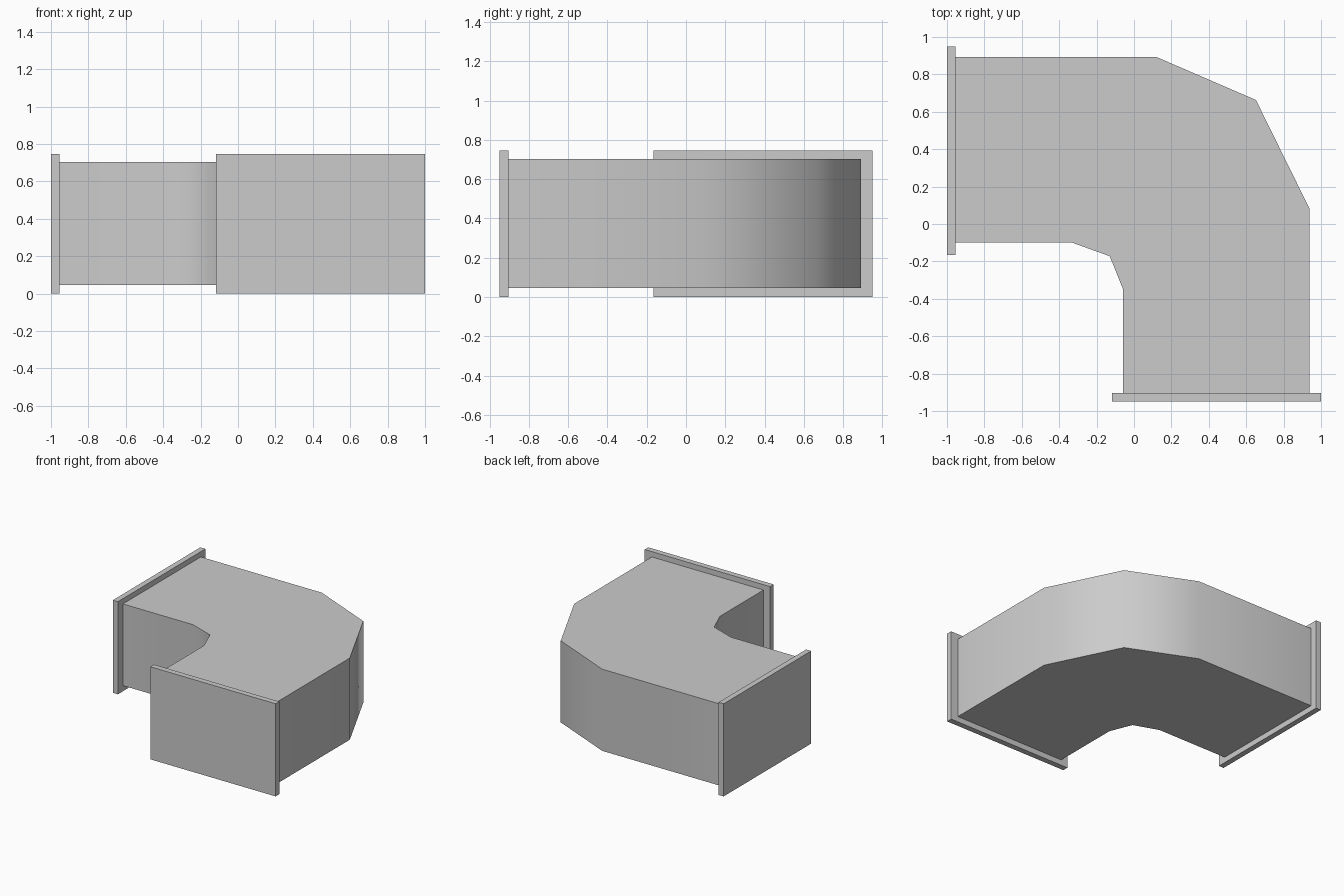
import bpy, bmesh, math

if "Cube" in bpy.data.objects:
    bpy.data.objects.remove(bpy.data.objects["Cube"])


def prism(name, outline, z0, z1, smooth_angle=None):
    """Extrude a plan outline between two heights."""
    bm = bmesh.new()
    base = bm.faces.new([bm.verts.new((x, y, z0)) for x, y in outline])
    top = bmesh.ops.extrude_face_region(bm, geom=[base], use_keep_orig=True)
    verts = [g for g in top["geom"] if isinstance(g, bmesh.types.BMVert)]
    bmesh.ops.translate(bm, verts=verts, vec=(0, 0, z1 - z0))
    bmesh.ops.recalc_face_normals(bm, faces=bm.faces)
    mesh = bpy.data.meshes.new(name)
    bm.to_mesh(mesh)
    bm.free()
    obj = bpy.data.objects.new(name, mesh)
    bpy.context.collection.objects.link(obj)
    if smooth_angle:
        bpy.ops.object.select_all(action='DESELECT')
        obj.select_set(True)
        bpy.context.view_layer.objects.active = obj
        bpy.ops.object.shade_smooth_by_angle(angle=math.radians(smooth_angle))
    return obj


def rect(x0, x1, y0, y1):
    return [(x0, y0), (x1, y0), (x1, y1), (x0, y1)]


# Duct elbow: straight runs joined by a two-segment bend
outer = [(-0.955, 0.892), (0.122, 0.892), (0.652, 0.663), (0.937, 0.085), (0.937, -0.903)]
inner = [(-0.058, -0.903), (-0.058, -0.35), (-0.13, -0.172), (-0.33, -0.10), (-0.955, -0.10)]
prism("duct_elbow", outer + inner, 0.045, 0.703, smooth_angle=50)

# End flanges
prism("left_flange", rect(-1.0, -0.955, -0.165, 0.949), 0.0, 0.746)
prism("front_flange", rect(-0.117, 1.0, -0.949, -0.903), 0.0, 0.746)
